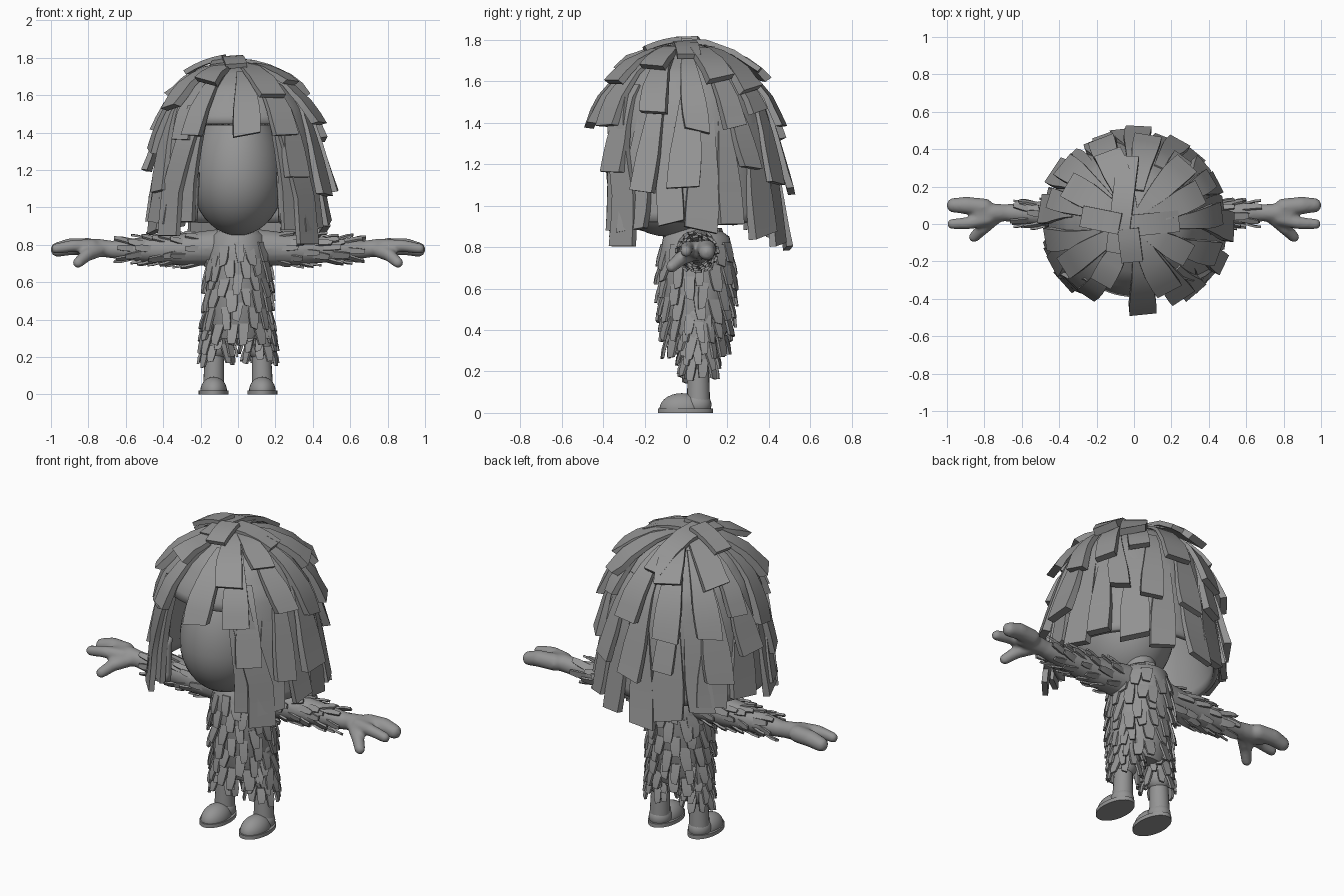
import bpy, bmesh, math, random
from mathutils import Vector as V, Matrix

if "Cube" in bpy.data.objects:
    bpy.data.objects.remove(bpy.data.objects["Cube"])

random.seed(11)
grey = bpy.data.materials.new("grey")
grey.diffuse_color = (0.3, 0.3, 0.3, 1)
grey.use_nodes = True
grey.node_tree.nodes["Principled BSDF"].inputs["Base Color"].default_value = grey.diffuse_color


def finish(bm, name, angle=40):
    bmesh.ops.recalc_face_normals(bm, faces=bm.faces)
    me = bpy.data.meshes.new(name)
    bm.to_mesh(me)
    bm.free()
    ob = bpy.data.objects.new(name, me)
    bpy.context.collection.objects.link(ob)
    me.materials.append(grey)
    bpy.ops.object.select_all(action='DESELECT')
    ob.select_set(True)
    bpy.context.view_layer.objects.active = ob
    bpy.ops.object.shade_smooth_by_angle(angle=math.radians(angle))
    return ob


def loft(bm, rings):
    """Skin a list of closed rings and cap both ends."""
    loops = [[bm.verts.new(p) for p in r] for r in rings]
    n = len(loops[0])
    for a, b in zip(loops, loops[1:]):
        for i in range(n):
            j = (i + 1) % n
            bm.faces.new((a[i], a[j], b[j], b[i]))
    bm.faces.new(loops[0])
    bm.faces.new(loops[-1])


def ball(bm, c, r, seg=24):
    m = Matrix.Translation(c) @ Matrix.Diagonal((*r, 1))
    bmesh.ops.create_uvsphere(bm, u_segments=seg, v_segments=seg // 2, radius=1, matrix=m)


def tube(bm, pts, radii, n=16):
    """Round tube along points, with ball ends."""
    pts = [V(p) for p in pts]
    rings = []
    for i, (p, r) in enumerate(zip(pts, radii)):
        d = pts[min(i + 1, len(pts) - 1)] - pts[max(i - 1, 0)]
        q = d.to_track_quat('Z', 'Y')
        rings.append([p + q @ V((r * math.cos(k * math.tau / n), r * math.sin(k * math.tau / n), 0))
                      for k in range(n)])
    loft(bm, rings)
    ball(bm, pts[0], [radii[0]] * 3, n)
    ball(bm, pts[-1], [radii[-1]] * 3, n)


def strip(bm, secs):
    """Thick plate through sections of (centre, side, normal, width, thickness)."""
    loft(bm, [[p - s * w / 2, p + s * w / 2, p + s * w / 2 + n * t, p - s * w / 2 + n * t]
              for p, s, n, w, t in secs])


def tuft(bm, p, n, d, w, l, lift=0.014, th=0.013):
    """Small fur plate lying on a surface, its tip slightly raised and narrowed."""
    s = n.cross(d).normalized()
    d = (d + s * random.uniform(-.16, .16)).normalized()
    k = random.uniform(-.35, .35)
    strip(bm, [(p - n * .012, s, n, w, th),
               (p + d * l * .65 + n * lift * .6, s, n, w * .92, th),
               (p + d * l + n * lift, (s + d * k).normalized(), n, w * .65, th)])


# ---- hair: crown profile measured by arc length
PROF = [(0, 1.765), (.15, 1.735), (.28, 1.65), (.37, 1.52), (.41, 1.38), (.435, 1.2), (.452, 1.0), (.46, .9)]
LEN = [math.dist(a, b) for a, b in zip(PROF, PROF[1:])]


def hair_point(t, az, off=0):
    """Point and outward normal on the crown; az = 0 faces the front."""
    s = t * sum(LEN)
    i = 0
    while i < len(LEN) - 1 and s > LEN[i]:
        s -= LEN[i]
        i += 1
    (r0, z0), (r1, z1) = PROF[i], PROF[i + 1]
    f = s / LEN[i]
    r, z = r0 + (r1 - r0) * f, z0 + (z1 - z0) * f
    c = math.cos(az)
    low = max(0, min(1, (1.45 - z) / .5))
    out = V((math.sin(az), -c, 0))
    n = (out * -(z1 - z0) + V((0, 0, r1 - r0))).normalized()
    p = out * r + V((0, 0, z))
    if c > 0:
        p.y *= 1 - .13 * low * c
    return p + n * off, n


bm = bmesh.new()
N, M = 72, 24
grid = [[bm.verts.new(hair_point(.01 + .97 * i / M, math.tau * j / N)[0]) for j in range(N)] for i in range(M + 1)]
for i in range(M):
    for j in range(N):
        vs = (grid[i][j], grid[i][(j + 1) % N], grid[i + 1][(j + 1) % N], grid[i + 1][j])
        c = sum((v.co for v in vs), V()) / 4
        if not (c.y < 0 and abs(c.x) < .235 and c.z < 1.45):   # face opening
            bm.faces.new(vs)
bm.faces.new(grid[0])
cap = finish(bm, "hair_cap", 60)
sol = cap.modifiers.new("thick", 'SOLIDIFY')
sol.thickness = .03

bm = bmesh.new()
# start, end, count, width, offset, half angle of the front gap, phase
for t0, t1, cnt, w, off, gap, ph in [(.5, 1.0, 18, .165, .0, 46, 0), (.36, .8, 13, .145, .01, 42, .5),
                                     (.17, .57, 13, .135, .014, 0, .2), (.03, .36, 8, .14, .022, 0, .4)]:
    for k in range(cnt):
        az = math.tau * (k + ph + random.uniform(-.22, .22)) / cnt
        az = (az + math.pi) % math.tau - math.pi
        if abs(az) < math.radians(gap):
            continue
        end = t1 + random.uniform(-.07, .07) * (.6 if t1 > .9 else 1)
        if t1 > .9:
            end += .07 * math.cos(az) ** 2
        if abs(az) < .6 and t1 > .5:
            end = min(end, .56)
        wk, sway = w * random.uniform(.75, 1.12), random.uniform(-.14, .14)
        flare = random.uniform(.0, .03) if t1 > .9 else random.uniform(.015, .05)
        thick = random.uniform(.02, .036)
        secs = []
        for q in range(7):
            u = q / 6
            a = az + sway * u
            p, n = hair_point(t0 + (end - t0) * u, a, off - .014 + flare * u * u)
            side = V((math.cos(a), math.sin(a), 0))
            if q == 6:
                side = (side + V((0, 0, random.uniform(-.25, .25)))).normalized()
            secs.append((p, side, n, wk * (.45 + .55 * min(1, u * 1.4)), .012 + thick * u))
        strip(bm, secs)
# strands framing the face
for s in (-1, 1):
    for a0, a1, t1, w, off in ((.56, .64, 1.0, .11, -.016), (.6, .84, 1.07, .15, .003)):
        secs = []
        for q in range(7):
            u = q / 6
            a = s * (a0 + (a1 - a0) * min(1, u * 1.5))
            p, n = hair_point(.42 + (t1 - .42 + .02 * s) * u, a, off + .015 * u)
            secs.append((p, V((math.cos(a), math.sin(a), 0)), n, w * (.75 + .25 * u), .03))
        strip(bm, secs)
# crossing locks on the crown
for x, y, ang, l, up in [(-.06, .1, 1.45, .5, .0), (-.17, .02, -.2, .2, .015), (-.02, -.11, 1.7, .17, .006),
                         (.08, .0, .1, .3, -.012)]:
    d = V((math.cos(ang), math.sin(ang), 0))
    side = V((-d.y, d.x, 0))
    secs = []
    for q in range(5):
        p = V((x, y, 0)) + d * l * (q / 4 - .5)
        slope = V((2.3 * p.x, 2.3 * p.y, 1)).normalized()
        p.z = 1.782 - 1.15 * p.xy.length ** 2 + up
        tilt = (side - slope * side.dot(slope)).normalized()
        secs.append((p, tilt, slope, .115, .026))
    strip(bm, secs)
finish(bm, "hair_strands", 25)

# ---- head and neck
bm = bmesh.new()
ball(bm, (0, -.085, 1.16), (.25, .3, .31), 40)
for v in bm.verts:
    if v.co.z > 1.16:                        # taller above the cheeks
        v.co.z += (v.co.z - 1.16) * .3
finish(bm, "face", 60)
bm = bmesh.new()
tube(bm, [(0, .05, .8), (0, .04, 1.0)], [.09, .09], 20)
finish(bm, "neck")

# ---- torso: elliptical sections of (z, rx, ry)
TORSO = [(.3, .15, .11), (.4, .17, .15), (.6, .172, .175), (.75, .168, .18), (.85, .145, .16), (.9, .08, .09)]
bm = bmesh.new()
loft(bm, [[(rx * math.cos(a), .05 + ry * math.sin(a), z) for a in [math.tau * k / 32 for k in range(32)]]
          for z, rx, ry in TORSO])
finish(bm, "torso", 60)


def torso_size(z):
    for (z0, a0, b0), (z1, a1, b1) in zip(TORSO, TORSO[1:]):
        if z <= z1:
            f = (z - z0) / (z1 - z0)
            return a0 + (a1 - a0) * f, b0 + (b1 - b0) * f


# fur rows on the torso
bm = bmesh.new()
for row in range(7):
    z = .88 - row * .082
    rx, ry = torso_size(z)
    for k in range(14):
        a = math.tau * (k + row * .5 + random.uniform(-.2, .2)) / 14
        n = V((math.cos(a) / rx, math.sin(a) / ry, 0)).normalized()
        p = V((rx * math.cos(a), .05 + ry * math.sin(a), z + random.uniform(-.025, .025)))
        tuft(bm, p, n, V((0, 0, -1)), random.uniform(.045, .065), random.uniform(.09, .13))
finish(bm, "torso_fur", 20)

for s, tag in ((-1, "left"), (1, "right")):
    # leg, ankle and shoe
    bm = bmesh.new()
    tube(bm, [(s * .095, .055, .46), (s * .11, .06, .33), (s * .12, .065, .25)], [.085, .085, .07], 20)
    tube(bm, [(s * .125, .06, .24), (s * .13, .06, .06)], [.05, .056], 20)
    finish(bm, tag + "_leg", 60)
    bm = bmesh.new()
    ball(bm, (s * .13, -.02, .02), (.071, .108, .075), 28)
    ball(bm, (s * .13, .055, .04), (.062, .068, .06), 28)
    bmesh.ops.bisect_plane(bm, geom=bm.verts[:] + bm.edges[:] + bm.faces[:], plane_co=(0, 0, .012),
                           plane_no=(0, 0, -1), clear_outer=True)
    finish(bm, tag + "_shoe", 60)
    bm = bmesh.new()
    bmesh.ops.create_cone(bm, cap_ends=True, segments=32, radius1=1, radius2=1, depth=.022,
                          matrix=Matrix.Translation((s * .13, -.003, .011)) @ Matrix.Diagonal((.08, .133, 1, 1)))
    finish(bm, tag + "_sole")
    # leg fur
    bm = bmesh.new()
    for row in range(4):
        z = .43 - row * .055
        cx = s * (.095 + .025 * (.46 - z) / .24)
        r = .084 if row < 3 else .076
        for k in range(9):
            a = math.tau * (k + row * .5 + random.uniform(-.2, .2)) / 9
            n = V((math.cos(a), math.sin(a), 0))
            tuft(bm, V((cx, .06, z + random.uniform(-.01, .01))) + n * r, n, V((0, 0, -1)),
                 random.uniform(.035, .05), random.uniform(.08, .115))
    finish(bm, tag + "_leg_fur", 20)
    # arm and hand, blended into one skin
    bm = bmesh.new()
    tube(bm, [(s * .1, .05, .785), (s * .3, .05, .775), (s * .5, .055, .775), (s * .68, .06, .775)],
         [.1, .085, .067, .047])
    tube(bm, [(s * .66, .06, .775), (s * .76, .06, .785), (s * .83, .06, .785)], [.045, .05, .045])
    tube(bm, [(s * .8, .09, .79), (s * .9, .1, .79), (s * .963, .1, .775)], [.047, .046, .04])
    tube(bm, [(s * .78, .03, .79), (s * .88, .005, .795), (s * .972, 0, .78)], [.04, .033, .028])
    tube(bm, [(s * .74, .04, .775), (s * .81, -.025, .745), (s * .855, -.07, .705)], [.04, .035, .029])
    ob = finish(bm, tag + "_arm", 80)
    rm = ob.modifiers.new("blend", 'REMESH')
    rm.mode, rm.voxel_size, rm.use_smooth_shade = 'VOXEL', .011, True
    sm = ob.modifiers.new("soften", 'SMOOTH')
    sm.iterations = 4
    # arm fur pointing to the hand
    bm = bmesh.new()
    for row in range(7):
        x = .2 + row * .06
        r = .086 - .034 * (x - .2) / .4
        for k in range(6):
            a = math.tau * (k + row * .5 + random.uniform(-.25, .25)) / 6
            n = V((0, math.cos(a), math.sin(a)))
            p = V((s * (x + random.uniform(-.025, .025)), .054, .776)) + n * r
            tuft(bm, p, n, V((s, 0, -.0)), random.uniform(.03, .042), random.uniform(.08, .11), .009, .012)
    finish(bm, tag + "_arm_fur", 20)
